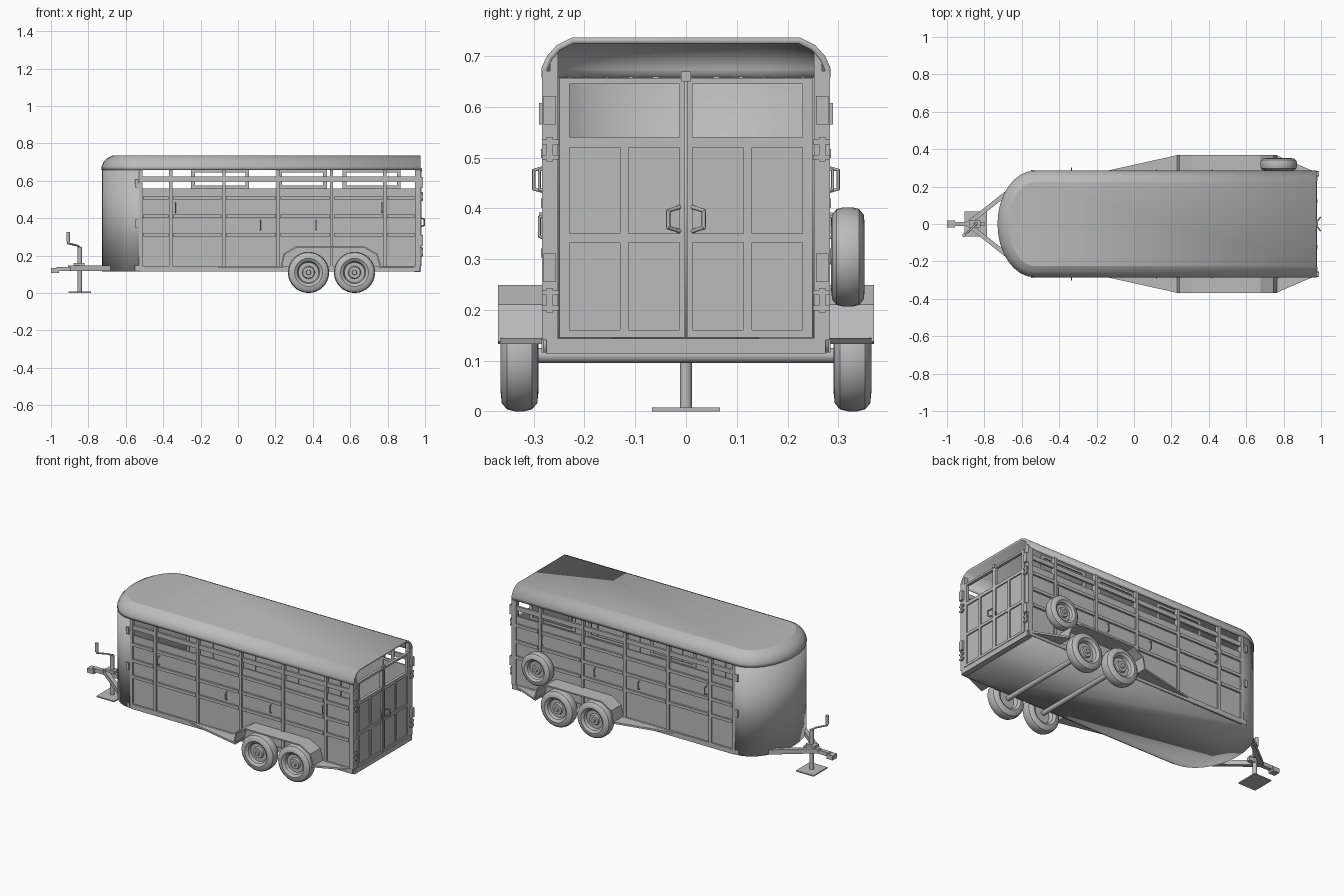
import bpy, bmesh
from math import sin, cos, pi, radians
from mathutils import Vector, Matrix

if "Cube" in bpy.data.objects:
    bpy.data.objects.remove(bpy.data.objects["Cube"])

grey = bpy.data.materials.new("painted_grey")
grey.use_nodes = True
colour = (0.5, 0.5, 0.5, 1)
grey.diffuse_color = colour
grey.node_tree.nodes["Principled BSDF"].inputs["Base Color"].default_value = colour


def finish(name, bm, thick=0, smooth=0):
    me = bpy.data.meshes.new(name)
    bm.to_mesh(me)
    bm.free()
    me.materials.append(grey)
    ob = bpy.data.objects.new(name, me)
    bpy.context.collection.objects.link(ob)
    if thick:
        mod = ob.modifiers.new("thickness", 'SOLIDIFY')
        mod.thickness = thick
        mod.offset = -1
    if smooth:
        bpy.ops.object.select_all(action='DESELECT')
        ob.select_set(True)
        bpy.context.view_layer.objects.active = ob
        bpy.ops.object.shade_smooth_by_angle(angle=radians(smooth))
    return ob


def boxes(name, *spans):
    """One object from boxes given as (x0, x1, y0, y1, z0, z1)."""
    bm = bmesh.new()
    for x0, x1, y0, y1, z0, z1 in spans:
        size = Matrix.Diagonal((x1 - x0, abs(y1 - y0), z1 - z0, 1))
        mid = Matrix.Translation(((x0 + x1) / 2, (y0 + y1) / 2, (z0 + z1) / 2))
        bmesh.ops.create_cube(bm, size=1, matrix=mid @ size)
    return finish(name, bm)


def prism(name, pts, z0, z1):
    bm = bmesh.new()
    face = bm.faces.new([bm.verts.new((x, y, z0)) for x, y in pts])
    up = bmesh.ops.extrude_face_region(bm, geom=[face])["geom"]
    bmesh.ops.translate(bm, vec=(0, 0, z1 - z0),
                        verts=[v for v in up if isinstance(v, bmesh.types.BMVert)])
    bmesh.ops.recalc_face_normals(bm, faces=bm.faces)
    return finish(name, bm)


def rod(name, pts, r, sides=8):
    """Round bar along a path of points."""
    bm = bmesh.new()
    for a, b in zip(pts, pts[1:]):
        a, b = Vector(a), Vector(b)
        turn = (b - a).to_track_quat('Z', 'Y').to_matrix().to_4x4()
        bmesh.ops.create_cone(bm, cap_ends=True, segments=sides, radius1=r, radius2=r,
                              depth=(b - a).length + r,
                              matrix=Matrix.Translation((a + b) / 2) @ turn)
    return finish(name, bm, smooth=50)


# Plan shape: straight sides with an elliptical nose
HALF, NOSE, START, REAR = 0.285, 0.2, -0.53, 0.975


def plan(d, rear):
    arc = [(START - (NOSE - d) * cos(t), (HALF - d) * sin(t))
           for t in [pi * (i / 16 - 0.5) for i in range(17)]]
    return [(rear, -(HALF - d))] + arc + [(rear, HALF - d)]


def shell(name, levels, rear, cap, thick):
    bm = bmesh.new()
    rings = [[bm.verts.new((x, y, z)) for x, y in plan(d, rear)] for d, z in levels]
    for lo, hi in zip(rings, rings[1:]):
        for i in range(len(lo) - 1):
            bm.faces.new((lo[i], hi[i], hi[i + 1], lo[i + 1]))
    if cap:
        bm.faces.new(rings[-1][::-1])
    return finish(name, bm, thick, 26)


shell("roof", [(0, 0.658), (0, 0.676), (0.011, 0.7), (0.03, 0.721), (0.06, 0.736)],
      REAR, True, 0.012)
shell("nose_wall", [(0.002, 0.117), (0.002, 0.66)], -0.515, False, 0.01)
shell("floor", [(0.004, 0.14)], 0.97, True, 0.024)

# Slatted sides
posts = (-0.52, -0.36, -0.075, 0.215, 0.5, 0.785, 0.955)
for s, side in ((-1, "right"), (1, "left")):
    boxes(side + "_side_panel", (-0.52, 0.96, s * 0.266, s * 0.275, 0.12, 0.56))
    boxes(side + "_top_slat", (-0.52, 0.96, s * 0.265, s * 0.278, 0.595, 0.622))
    boxes(side + "_posts", *[(x - 0.009, x + 0.009, s * 0.26, s * 0.284, 0.118, 0.665)
                             for x in posts])
    boxes(side + "_ribs", *[(a + 0.012, b - 0.012, s * 0.27, s * 0.286, z - 0.009, z + 0.009)
                            for a, b in zip(posts, posts[1:]) for z in (0.312, 0.41, 0.508)])
    boxes(side + "_sill", (-0.52, 0.97, s * 0.265, s * 0.285, 0.116, 0.145))
    boxes(side + "_nose_hinges", *[(-0.55, -0.532, s * 0.28, s * 0.29, z, z + 0.042)
                                   for z in (0.35, 0.565)])
    for x, z, out in ((-0.335, 0.43, 0.3), (0.12, 0.337, 0.289),
                      (0.417, 0.337, 0.289), (0.77, 0.43, 0.289)):
        rod(side + "_side_handle", [(x, s * 0.272, z), (x, s * out, z + 0.008),
                                    (x, s * out, z + 0.045), (x, s * 0.272, z + 0.053)], 0.003)

# Sliding window frames behind the left slats
for a, b in ((-0.25, 0.06), (0.215, 0.475), (0.56, 0.87)):
    boxes("window_frame", (a, a + 0.02, 0.255, 0.262, 0.56, 0.66),
          (b - 0.02, b, 0.255, 0.262, 0.56, 0.66),
          (a, b, 0.255, 0.262, 0.56, 0.575), (a, b, 0.255, 0.262, 0.645, 0.66))

# Rear frame and doors
boxes("rear_sill", (0.945, 0.978, -0.275, 0.275, 0.113, 0.143))
boxes("door_latch", (0.972, 0.984, -0.01, 0.01, 0.65, 0.669))
for s, side in ((-1, "right"), (1, "left")):
    boxes(side + "_rear_post", (0.95, 0.976, s * 0.252, s * 0.284, 0.14, 0.67),
          (0.95, 0.975, s * 0.252, s * 0.268, 0.67, 0.705))
    boxes(side + "_door_panel", (0.962, 0.972, s * 0.004, s * 0.248, 0.145, 0.535))
    stiles = [(0.962, 0.98, s * a, s * b, 0.145, top)
              for a, b, top in ((0.002, 0.013, 0.657), (0.113, 0.13, 0.53), (0.23, 0.249, 0.657))]
    rails = [(0.962, 0.979, s * 0.004, s * 0.248, a, b)
             for a, b in ((0.145, 0.16), (0.333, 0.35), (0.52, 0.54), (0.645, 0.657))]
    boxes(side + "_door_frame", *stiles, *rails)
    rod(side + "_door_handle", [(0.978, s * 0.013, 0.355), (0.996, s * 0.035, 0.362),
                                (0.996, s * 0.035, 0.395), (0.978, s * 0.013, 0.402)], 0.004)
    boxes(side + "_tail_lights", *[(0.97, 0.99, s * 0.256, s * 0.281, z, z + 0.056)
                                   for z in (0.255, 0.565)])
    boxes(side + "_door_hinges", *[(0.97, 0.988, s * 0.262, s * 0.275, z, z + 0.048)
                                   for z in (0.195, 0.492)],
          *[(0.965, 0.986, s * 0.25, s * 0.284, z + k, z + k + 0.009)
            for z in (0.195, 0.492) for k in (0.004, 0.034)])

# Wheels, lathed around the axle direction
tread = [(0, 0.032), (0.012, 0.032), (0.014, 0.022), (0.03, 0.022), (0.034, 0.01),
         (0.054, 0.01), (0.06, 0.027), (0.075, 0.037), (0.094, 0.035), (0.106, 0.025),
         (0.11, 0.01)]
inside = [(r, -y) for r, y in tread[:5:-1]] + [(0.052, -0.005), (0, -0.005)]


def wheel(name, x, y, z, scale, s):
    bm = bmesh.new()
    vs = [bm.verts.new((r * scale, s * w * scale, 0)) for r, w in tread + inside]
    es = [bm.edges.new(p) for p in zip(vs, vs[1:])]
    bmesh.ops.spin(bm, geom=vs + es, cent=(0, 0, 0), axis=(0, 1, 0), angle=2 * pi, steps=32)
    bmesh.ops.remove_doubles(bm, verts=bm.verts, dist=0.0001)
    bmesh.ops.recalc_face_normals(bm, faces=bm.faces)
    bmesh.ops.translate(bm, verts=bm.verts, vec=(x, y, z))
    finish(name, bm, smooth=35)


for x in (0.377, 0.623):
    rod("axle", [(x, -0.3, 0.11), (x, 0.3, 0.11)], 0.015, 12)
    for s in (-1, 1):
        wheel("wheel", x, s * 0.328, 0.11, 1, s)
wheel("spare_wheel", 0.773, 0.319, 0.304, 0.89, 1)
rod("spare_mount", [(0.773, 0.27, 0.304), (0.773, 0.32, 0.304)], 0.015, 12)

# Angular fenders with tapered running boards
arch = [(0.235, 0.135), (0.25, 0.205), (0.31, 0.241), (0.675, 0.241), (0.74, 0.205), (0.76, 0.135)]
for s, side in ((-1, "right"), (1, "left")):
    bm = bmesh.new()
    rows = [[bm.verts.new((x, s * y, z)) for x, z in arch] for y in (0.275, 0.37)]
    for i in range(len(arch) - 1):
        bm.faces.new((rows[0][i], rows[0][i + 1], rows[1][i + 1], rows[1][i])[::-s])
    finish(side + "_fender", bm, 0.008)
    prism(side + "_front_board", [(-0.165, s * 0.28), (0.24, s * 0.28), (0.24, s * 0.37)],
          0.133, 0.144)
    prism(side + "_rear_board", [(0.755, s * 0.28), (0.965, s * 0.28), (0.755, s * 0.37)],
          0.133, 0.144)
    prism(side + "_tongue_beam", [(-0.55, s * 0.283), (-0.91, 0), (-0.872, 0), (-0.51, s * 0.283)],
          0.118, 0.146)

# Tongue, coupler and jack
boxes("tongue", (-0.97, -0.8, -0.012, 0.012, 0.117, 0.14))
boxes("coupler", (-1, -0.958, -0.02, 0.02, 0.106, 0.134))
boxes("jack_mount", (-0.88, -0.82, -0.02, 0.02, 0.143, 0.16))
boxes("jack_foot", (-0.905, -0.787, -0.067, 0.067, 0, 0.007))
rod("jack_post", [(-0.846, 0, 0.01), (-0.846, 0, 0.24)], 0.012, 12)
rod("jack_crank", [(-0.846, 0, 0.245), (-0.862, -0.018, 0.255), (-0.908, -0.06, 0.265),
                   (-0.908, -0.06, 0.285)], 0.005)
rod("crank_grip", [(-0.908, -0.06, 0.278), (-0.908, -0.06, 0.32)], 0.01, 10)
